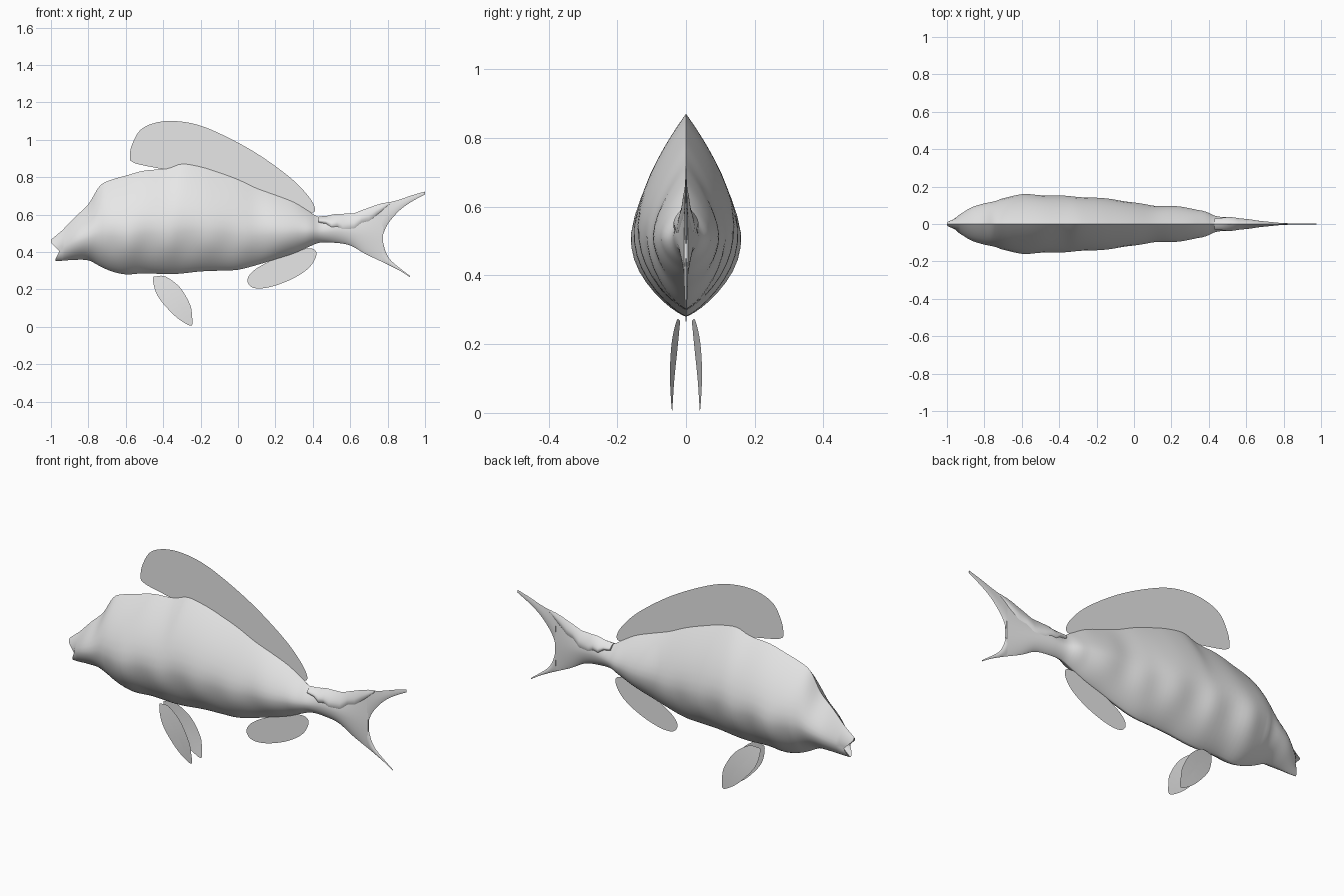
import bpy, bmesh, math
from mathutils import Vector

cube = bpy.data.objects.get("Cube")
if cube:
    bpy.data.objects.remove(cube, do_unlink=True)

grey = bpy.data.materials.new("pale_grey")
grey.use_nodes = True
colour = (0.8, 0.8, 0.8, 1)
grey.diffuse_color = colour
grey.node_tree.nodes["Principled BSDF"].inputs["Base Color"].default_value = colour


def finish(bm, name):
    """Turn a bmesh into a smooth shaded object."""
    mesh = bpy.data.meshes.new(name)
    bm.to_mesh(mesh)
    bm.free()
    mesh.materials.append(grey)
    obj = bpy.data.objects.new(name, mesh)
    bpy.context.collection.objects.link(obj)
    bpy.ops.object.select_all(action='DESELECT')
    obj.select_set(True)
    bpy.context.view_layer.objects.active = obj
    bpy.ops.object.shade_smooth_by_angle(angle=math.radians(50))
    return obj


def spline(points, steps, closed=False):
    """Catmull-Rom curve through points of any dimension."""
    n = len(points)
    pick = (lambda i: points[i % n]) if closed else (lambda i: points[min(max(i, 0), n - 1)])
    out = []
    for i in range(n if closed else n - 1):
        a, b, c, d = (pick(i + k) for k in (-1, 0, 1, 2))
        for s in range(steps):
            t = s / steps
            out.append([q + t * (r - p) / 2 + t * t * (2 * p - 5 * q + 4 * r - s2) / 2
                        + t ** 3 * (3 * q - p - 3 * r + s2) / 2
                        for p, q, r, s2 in zip(a, b, c, d)])
    if not closed:
        out.append(list(points[-1]))
    return out


def section(x, top, bottom, width, sides=40):
    """Lens shaped upright section with a keen back and a rounder belly."""
    mid = bottom + 0.45 * (top - bottom)
    ring = []
    for i in range(sides):
        a = math.tau * i / sides
        u = math.cos(a)
        if u > 0:
            z, y = mid + (top - mid) * u, 1 - u ** 1.6
        else:
            z, y = mid + (mid - bottom) * u, max(0, 1 - u * u) ** 0.8
        ring.append(Vector((x, math.copysign(width * y, math.sin(a)), z)))
    return ring


def loft(name, rings):
    bm = bmesh.new()
    loops = [[bm.verts.new(p) for p in ring] for ring in rings]
    for a, b in zip(loops, loops[1:]):
        for i in range(len(a)):
            j = (i + 1) % len(a)
            bm.faces.new((a[i], a[j], b[j], b[i]))
    bm.faces.new(loops[0])
    bm.faces.new(loops[-1])
    bmesh.ops.remove_doubles(bm, verts=bm.verts, dist=0.0001)
    bmesh.ops.recalc_face_normals(bm, faces=bm.faces)
    return finish(bm, name)


# Body, with stations of x, top, bottom, half width
stations = [
    (-0.94, 0.515, 0.353, 0.045), (-0.87, 0.588, 0.358, 0.088),
    (-0.8, 0.655, 0.355, 0.11), (-0.74, 0.752, 0.325, 0.123),
    (-0.68, 0.785, 0.298, 0.145), (-0.6, 0.808, 0.28, 0.157),
    (-0.5, 0.835, 0.286, 0.155), (-0.38, 0.845, 0.281, 0.15),
    (-0.3, 0.87, 0.285, 0.145), (-0.2, 0.855, 0.296, 0.14),
    (-0.1, 0.824, 0.3, 0.13), (0.0, 0.787, 0.305, 0.115),
    (0.1, 0.74, 0.33, 0.098), (0.2, 0.704, 0.361, 0.097),
    (0.3, 0.665, 0.393, 0.083), (0.38, 0.617, 0.428, 0.067),
    (0.44, 0.585, 0.45, 0.042), (0.52, 0.603, 0.449, 0.034),
    (0.6, 0.602, 0.435, 0.025), (0.68, 0.63, 0.39, 0.016),
    (0.775, 0.662, 0.345, 0.006)]
body_rings = [section(*s) for s in spline(stations, 4)]

# Gentle hollows along the lower flank
for ring in body_rings:
    for p in ring:
        if -0.7 < p.x < 0.35:
            fall = math.exp(-((p.z - 0.43) / 0.1) ** 2)
            p.y *= 1 + 0.04 * fall * math.sin(p.x * 30)

# Lips with a notched, hollow mouth
lips = section(-1, 0.465, 0.353, 0.025)
for p in lips:
    p.x = -0.955 - (0.045 if p.z > 0.41 else 0.022) * min(1, abs(p.z - 0.405) / 0.045)
cavity = section(-0.935, 0.425, 0.39, 0.012)
loft("body", [cavity, lips] + body_rings)

# Forked tail lobes
upper = [(0.77, 0.66, 0.475, 0.006), (0.79, 0.663, 0.53, 0.005),
         (0.82, 0.668, 0.575, 0.004), (0.87, 0.682, 0.628, 0.003),
         (0.93, 0.703, 0.67, 0.002), (1.0, 0.723, 0.708, 0.001)]
lower = [(0.77, 0.475, 0.347, 0.006), (0.79, 0.4, 0.338, 0.005),
         (0.82, 0.352, 0.323, 0.004), (0.87, 0.31, 0.297, 0.002),
         (0.92, 0.272, 0.265, 0.001)]
for name, lobe in (("tail_upper_lobe", upper), ("tail_lower_lobe", lower)):
    loft(name, [section(*s) for s in spline(lobe, 3)])

# Ragged raised skin over the upper tail
skin = [(0.43, 0.59, 0.55, 0.03), (0.47, 0.592, 0.54, 0.033), (0.5, 0.598, 0.505, 0.037),
        (0.53, 0.604, 0.515, 0.036), (0.56, 0.604, 0.485, 0.031), (0.62, 0.607, 0.495, 0.025),
        (0.66, 0.622, 0.54, 0.018), (0.7, 0.637, 0.55, 0.014), (0.74, 0.652, 0.59, 0.01),
        (0.81, 0.668, 0.655, 0.003)]
loft("tail_skin", [section(*s) for s in skin])


def fin(name, outline, bend=lambda x, z: 0.0):
    """Thin sheet inside a smooth outline, bent sideways by a rule."""
    bm = bmesh.new()
    edge = spline(outline, 6, closed=True)
    cx = sum(p[0] for p in edge) / len(edge)
    cz = sum(p[1] for p in edge) / len(edge)

    def vert(x, z):
        return bm.verts.new((x, bend(x, z), z))

    loops = [[vert(cx + (x - cx) * f, cz + (z - cz) * f) for x, z in edge]
             for f in (1, 0.8, 0.55, 0.3)]
    n = len(edge)
    for a, b in zip(loops, loops[1:]):
        for i in range(n):
            bm.faces.new((a[i], a[(i + 1) % n], b[(i + 1) % n], b[i]))
    hub = vert(cx, cz)
    for i in range(n):
        bm.faces.new((loops[-1][i], loops[-1][(i + 1) % n], hub))
    bmesh.ops.recalc_face_normals(bm, faces=bm.faces)
    return finish(bm, name)


# Single fins on the centre line
fin("dorsal_fin", [
    (-0.578, 0.9), (-0.57, 0.965), (-0.524, 1.05), (-0.444, 1.09), (-0.337, 1.1),
    (-0.2, 1.075), (-0.04, 1.005), (0.12, 0.914), (0.28, 0.797), (0.37, 0.706),
    (0.41, 0.64), (0.395, 0.61), (0.3, 0.635), (0.1, 0.715), (-0.15, 0.79),
    (-0.39, 0.84), (-0.524, 0.867), (-0.565, 0.882)])
fin("anal_fin", [
    (0.405, 0.415), (0.417, 0.375), (0.374, 0.31), (0.278, 0.25), (0.16, 0.21),
    (0.08, 0.209), (0.05, 0.25), (0.09, 0.305), (0.2, 0.365), (0.33, 0.412)])

# Paired pelvic fins, cupped outwards
pelvic = [(-0.455, 0.255), (-0.435, 0.27), (-0.385, 0.267), (-0.31, 0.21), (-0.257, 0.12),
          (-0.246, 0.06), (-0.246, 0.008), (-0.285, 0.02), (-0.35, 0.07), (-0.43, 0.165)]


def cup(x, z):
    t = (0.27 - z) / 0.26
    axis = -0.42 + 0.17 * t
    return 0.022 + 0.047 * t - 0.028 * t * t + 0.15 * (x - axis) * (1 - 0.5 * t)


for side, sign in (("left", 1), ("right", -1)):
    fin("pelvic_fin_" + side, pelvic, lambda x, z, s=sign: s * cup(x, z))
